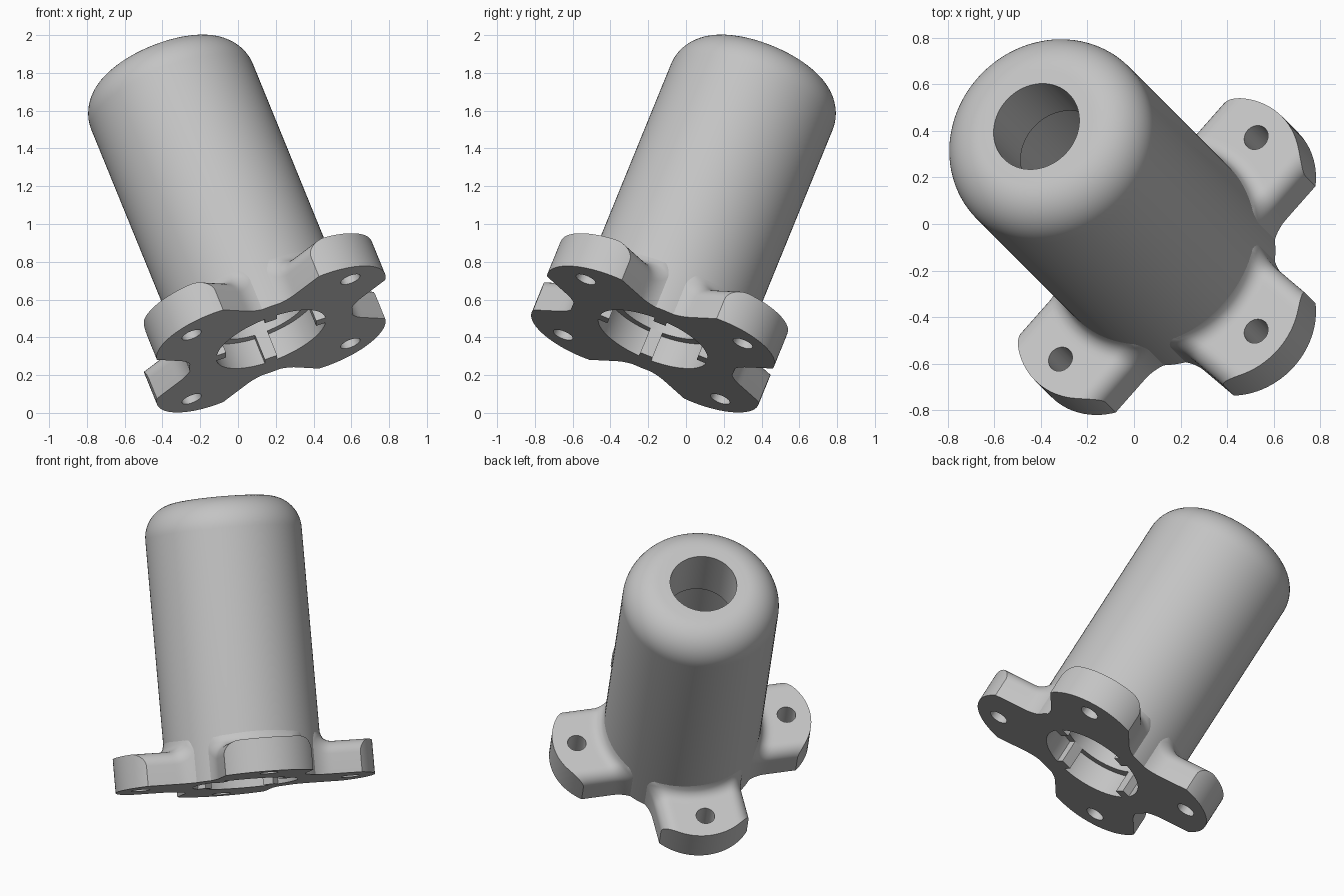
import bpy, bmesh, math
from mathutils import Matrix

cube = bpy.data.objects.get("Cube")
if cube:
    bpy.data.objects.remove(cube, do_unlink=True)

# Tilted frame of the whole part: origin at the centre of the flange underside
FRAME = (Matrix.Translation((0.175, -0.175, 0.39))
         @ Matrix.Rotation(math.radians(-22.2), 4, "X")
         @ Matrix.Rotation(math.radians(-20.7), 4, "Y"))

BODY_R, LENGTH, DOME = 0.462, 1.68, 0.2
BORE_R, INNER_R, MOUTH_R, STEP = 0.31, 0.26, 0.197, 0.15
LUG_W, LUG_T, LUG_ROUND, FILLET = 0.265, 0.2, 0.08, 0.07
ARC_C, ARC_R = 0.44, 0.337
BOLT_R, HOLE_R = 0.635, 0.055

grey = bpy.data.materials.new("plain grey")
grey.use_nodes = True
grey.diffuse_color = (0.55, 0.55, 0.55, 1)
grey.node_tree.nodes["Principled BSDF"].inputs["Base Color"].default_value = grey.diffuse_color


def add_object(name, bm, turn=0.0):
    bmesh.ops.recalc_face_normals(bm, faces=bm.faces)
    mesh = bpy.data.meshes.new(name)
    bm.to_mesh(mesh)
    bm.free()
    mesh.materials.append(grey)
    obj = bpy.data.objects.new(name, mesh)
    bpy.context.collection.objects.link(obj)
    obj.matrix_world = FRAME @ Matrix.Rotation(turn, 4, "Z")
    return obj


def smooth(obj):
    bpy.ops.object.select_all(action="DESELECT")
    obj.select_set(True)
    bpy.context.view_layer.objects.active = obj
    bpy.ops.object.shade_smooth_by_angle(angle=math.radians(35))


def lathe(profile, sides=96):
    bm = bmesh.new()
    rings = []
    for i in range(sides):
        a = math.tau * i / sides
        rings.append([bm.verts.new((r * math.cos(a), r * math.sin(a), z)) for r, z in profile])
    n = len(profile)
    for i in range(sides):
        p, q = rings[i], rings[(i + 1) % sides]
        for j in range(n):
            k = (j + 1) % n
            bm.faces.new((p[j], q[j], q[k], p[k]))
    return bm


def rise(d, radius):
    """Height of a concave fillet at distance d from the wall."""
    d = min(max(d, 0), radius)
    return radius - math.sqrt(radius ** 2 - (radius - d) ** 2)


def lug_mesh(columns=32, rows=16):
    """Rounded-top lug that blends into the body and ends in an arc."""
    bm = bmesh.new()
    top, bottom = [], []
    for i in range(columns + 1):
        t = math.sin(math.pi / 2 * (2 * i / columns - 1))
        root = math.sqrt(0.452 ** 2 - (0.303 * t) ** 2)
        tip = ARC_C + math.sqrt(ARC_R ** 2 - (LUG_W * t) ** 2)
        line_top, line_bottom = [], []
        for k in range(rows + 1):
            f = (k / rows) ** 1.7
            edge = 0.333 + (0.658 - 0.333) * f
            width = LUG_W + 0.038 * (max(0.46 - edge, 0) / 0.127) ** 2
            s, rho = t * width, root + (tip - root) * f
            z = LUG_T - rise(width - abs(s), LUG_ROUND)
            z += rise(math.hypot(s, rho) - BODY_R, FILLET)
            line_top.append(bm.verts.new((rho, s, z)))
            line_bottom.append(bm.verts.new((rho, s, 0)))
        top.append(line_top)
        bottom.append(line_bottom)
    for i in range(columns):
        for k in range(rows):
            for g in (top, bottom):
                bm.faces.new((g[i][k], g[i + 1][k], g[i + 1][k + 1], g[i][k + 1]))
        for k in (0, rows):
            bm.faces.new((top[i][k], top[i + 1][k], bottom[i + 1][k], bottom[i][k]))
    for i in (0, columns):
        for k in range(rows):
            bm.faces.new((top[i][k], top[i][k + 1], bottom[i][k + 1], bottom[i][k]))
    return bm


# Hollow body with a rounded end and a stepped bore
profile = [(BORE_R, 0), (BODY_R, 0)]
for i in range(17):
    a = math.pi / 2 * i / 16
    profile.append((BODY_R - DOME + DOME * math.cos(a), LENGTH - DOME + DOME * math.sin(a)))
profile += [(MOUTH_R, LENGTH), (MOUTH_R, 1.35), (INNER_R, 1.35), (INNER_R, STEP), (BORE_R, STEP)]
smooth(add_object("body", lathe(profile)))

for n in range(4):
    turn = math.radians(45 + 90 * n)
    # Flange lug with a bolt hole
    lug = add_object(f"flange_lug_{n + 1}", lug_mesh(), turn)
    bm = bmesh.new()
    bmesh.ops.create_cone(bm, cap_ends=True, segments=40, radius1=HOLE_R, radius2=HOLE_R,
                          depth=1, matrix=Matrix.Translation((BOLT_R, 0, 0)))
    cutter = add_object(f"bolt_hole_cutter_{n + 1}", bm, turn)
    cutter.hide_render = True
    cutter.hide_set(True)
    cutter.display_type = "WIRE"
    cut = lug.modifiers.new("bolt hole", "BOOLEAN")
    cut.operation, cut.solver, cut.object = "DIFFERENCE", "EXACT", cutter
    # Bake the hole so the lug can be shaded cleanly
    bpy.context.view_layer.update()
    baked = bpy.data.meshes.new_from_object(lug.evaluated_get(bpy.context.evaluated_depsgraph_get()))
    lug.modifiers.clear()
    lug.data = baked
    bpy.data.objects.remove(cutter, do_unlink=True)
    smooth(lug)

    # Key inside the bore
    bm = bmesh.new()
    bmesh.ops.create_cube(bm, size=1)
    bmesh.ops.scale(bm, vec=(0.06, 0.07, STEP), verts=bm.verts)
    bmesh.ops.translate(bm, vec=(0.285, 0, STEP / 2), verts=bm.verts)
    add_object(f"bore_key_{n + 1}", bm, math.radians(90 * n))
